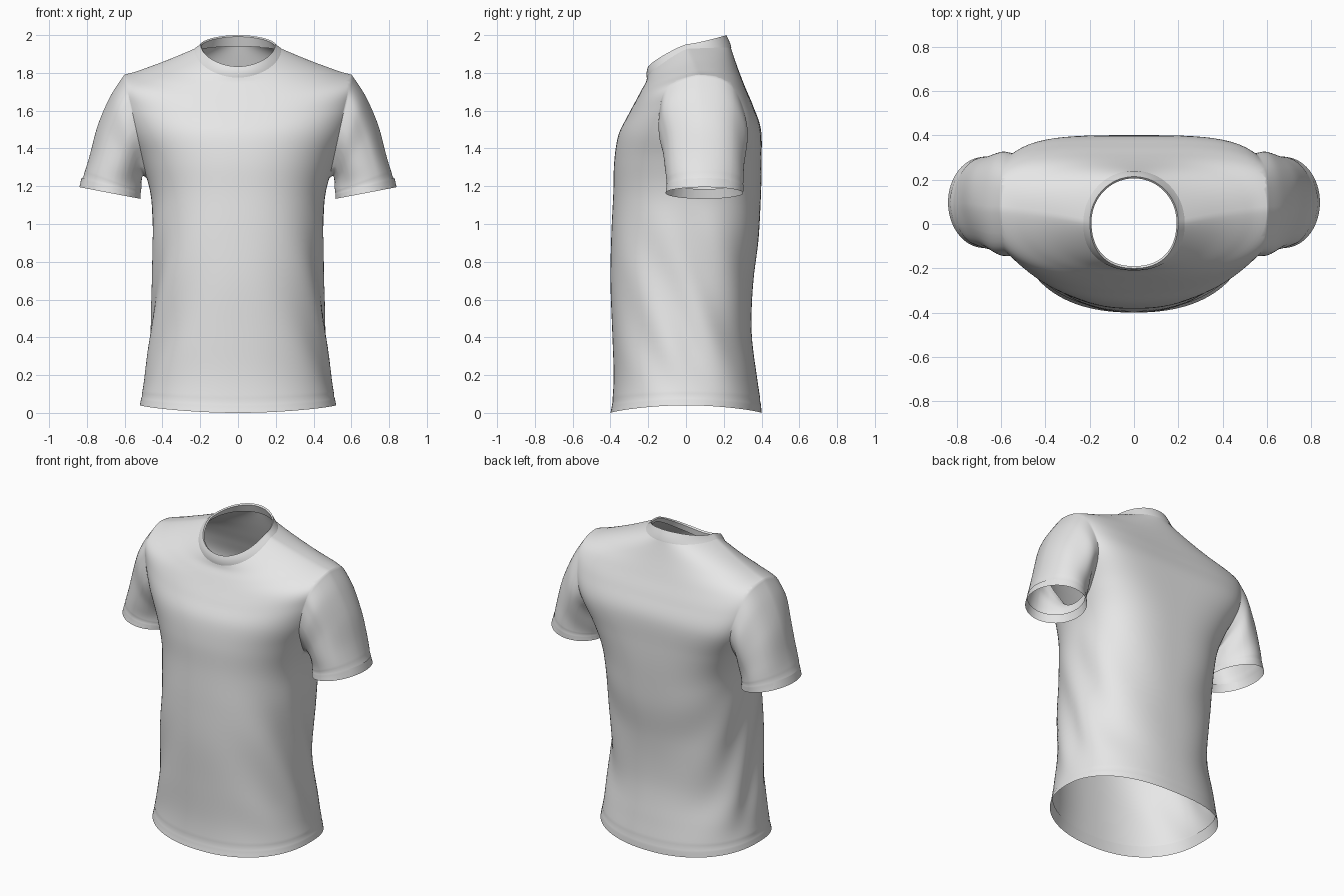
import bpy, bmesh
from math import sin, cos, pi, atan2, hypot, radians
from mathutils import Vector

SEGMENTS, STEPS = 112, 6

if "Cube" in bpy.data.objects:
    bpy.data.objects.remove(bpy.data.objects["Cube"], do_unlink=True)

fabric = bpy.data.materials.new("light_grey_fabric")
fabric.use_nodes = True
grey = (0.8, 0.8, 0.8, 1)
fabric.diffuse_color = grey
fabric.node_tree.nodes["Principled BSDF"].inputs["Base Color"].default_value = grey


def spline(keys):
    """Smoothly interpolate a list of equal-length tuples."""
    rows = []
    for i in range(len(keys) - 1):
        quad = [keys[max(i - 1, 0)], keys[i], keys[i + 1], keys[min(i + 2, len(keys) - 1)]]
        for step in range(STEPS):
            t = step / STEPS
            rows.append(tuple(
                b + t * (c - a) / 2 + t * t * (a - 2.5 * b + 2 * c - d / 2)
                + t ** 3 * (1.5 * (b - c) + (d - a) / 2)
                for a, b, c, d in zip(*quad)))
    return rows + [keys[-1]]


def fold(a, z):
    """Diagonal drape folds, strongest on the flanks and lower back."""
    fade = max(0, min(1, (1.1 - z) * 3)) * max(0, min(1, (z - 0.08) * 4))
    side = cos(a) ** 2 + 0.5 * max(0, sin(a)) ** 2
    return 1 + 0.018 * fade * side * sin((z + 0.9 * sin(a)) * 11)


def section(row, scale=1):
    """Closed cross-section with separate front, side and back heights."""
    zf, zs, zb, w, yf, yc, yb, power = row
    slope = 1.3 if zs > 1.4 else 2
    points = []
    for i in range(SEGMENTS):
        a = 2 * pi * i / SEGMENTS
        c, s = cos(a), sin(a)
        n, depth, z_end = (power, yb - yc, zb) if s > 0 else (2.3, yc - yf, zf)
        r = (abs(c) ** n + abs(s) ** n) ** (-1 / n) * scale
        z = zs + (z_end - zs) * abs(s) ** slope
        r *= fold(a, z)
        points.append(Vector((w * r * c, yc + depth * r * s, z)))
    return points


def bridge(bm, first, second):
    n = len(first)
    for i in range(n):
        j = (i + 1) % n
        bm.faces.new((first[i], first[j], second[j], second[i]))


def loft(bm, rings, start=None):
    last = start
    for ring in rings:
        verts = [bm.verts.new(p) for p in ring]
        if last:
            bridge(bm, last, verts)
        last = verts


def finish(bm, name):
    bmesh.ops.recalc_face_normals(bm, faces=bm.faces[:])
    mesh = bpy.data.meshes.new(name)
    bm.to_mesh(mesh)
    bm.free()
    mesh.materials.append(fabric)
    obj = bpy.data.objects.new(name, mesh)
    bpy.context.collection.objects.link(obj)
    bpy.ops.object.select_all(action="DESELECT")
    obj.select_set(True)
    bpy.context.view_layer.objects.active = obj
    bpy.ops.object.shade_smooth_by_angle(angle=radians(50))


# Torso: front z, side z, back z, half width, front y, widest y, back y, back squareness
torso = [
    (0, .04, 0, .52, -.4, 0, .4, 2.3),
    (.06, .09, .06, .51, -.39, 0, .395, 2.3),
    (.2, .2, .2, .49, -.383, 0, .375, 2.3),
    (.42, .42, .42, .465, -.39, 0, .345, 2.3),
    (.7, .7, .7, .448, -.4, 0, .36, 2.4),
    (.95, .95, .95, .452, -.395, .02, .385, 2.6),
    (1.16, 1.16, 1.16, .463, -.385, .04, .397, 2.8),
    (1.33, 1.33, 1.33, .515, -.38, .06, .4, 3.3),
    (1.47, 1.5, 1.5, .59, -.358, .07, .397, 4.2),
    (1.57, 1.66, 1.62, .64, -.31, .07, .357, 4),
    (1.65, 1.765, 1.72, .65, -.267, .07, .315, 3.2),
    (1.71, 1.81, 1.81, .53, -.235, .06, .28, 2.5),
    (1.75, 1.865, 1.88, .38, -.213, .04, .255, 2.2),
    (1.78, 1.93, 1.94, .225, -.205, .01, .235, 2),
]
bm = bmesh.new()
rings = [section(row, 0.995 if i == STEPS else 1) for i, row in enumerate(spline(torso))]
hem_fold = [Vector((p.x * .965, p.y * .965, p.z + .065)) for p in rings[0]]
loft(bm, [hem_fold] + rings)

# Sleeves: top x, top z, underside x, underside z, front y, back y
sleeve = [
    (.67, 1.685, .502, 1.255, -.145, .325),
    (.738, 1.53, .508, 1.23, -.12, .318),
    (.785, 1.37, .512, 1.2, -.108, .308),
    (.818, 1.26, .515, 1.165, -.105, .303),
    (.84, 1.195, .515, 1.133, -.108, .303),
]
for side in (1, -1):
    # Open the armhole along a slanted seam
    faces = [f for f in bm.faces
             if f.calc_center_median().x * side > .3 and f.calc_center_median().z > 1.17]
    parts = set(faces)
    for f in faces:
        parts.update(f.edges)
        parts.update(f.verts)
    cut = bmesh.ops.bisect_plane(bm, geom=list(parts), plane_co=(.485 * side, 0, 1.25),
                                 plane_no=(.53 * side, 0, -.115), clear_outer=True)
    loop = [v for v in cut["geom_cut"] if isinstance(v, bmesh.types.BMVert)]
    bmesh.ops.remove_doubles(bm, verts=loop, dist=.005)
    loop = [v for v in loop if v.is_valid]
    top = max(loop, key=lambda v: v.co.z).co
    low = min(loop, key=lambda v: v.co.z).co
    front, back = min(v.co.y for v in loop), max(v.co.y for v in loop)
    seam = (top.x * side, top.z, low.x * side, low.z, front, back)

    def polar(v):
        u = (v.co.y - (front + back) / 2) / ((back - front) / 2)
        h = (v.co.z - (top.z + low.z) / 2) / ((top.z - low.z) / 2)
        return atan2(h, u), hypot(u, h)

    loop.sort(key=lambda v: polar(v)[0])
    angles = [polar(v) for v in loop]

    def sleeve_ring(row, t, scale=1, lift=0):
        tx, tz, bx, bz, yf, yb = row
        ring = []
        for a, radius in angles:
            r = (1 + (radius - 1) * (1 - t)) * scale
            r *= 1 + .015 * sin(3 * a + 9 * t) * sin(pi * t)
            h = sin(a) * r / 2
            ring.append(Vector((side * ((tx + bx) / 2 + (tx - bx) * h),
                                (yf + yb) / 2 + (yb - yf) / 2 * cos(a) * r,
                                (tz + bz) / 2 + (tz - bz) * h + lift)))
        return ring

    rows = spline([seam] + sleeve)
    last = len(rows) - 1
    rings = [sleeve_ring(row, i / last, .99 if i == last - STEPS else 1)
             for i, row in enumerate(rows)][1:]
    # Turned-in cuff
    rings.append(sleeve_ring(rows[-1], 1, .93, .05))
    loft(bm, rings, loop)
finish(bm, "shirt_body_and_sleeves")

# Neckband, turned over at its top edge
neckband = [
    (1.775, 1.925, 1.935, .232, -.208, .01, .24, 2),
    (1.79, 1.935, 1.945, .222, -.21, .01, .238, 2),
    (1.815, 1.945, 1.975, .207, -.207, .01, .226, 2),
    (1.834, 1.953, 2, .199, -.2, .01, .214, 2),
    (1.826, 1.947, 1.992, .192, -.19, .01, .206, 2),
    (1.785, 1.92, 1.94, .208, -.195, .01, .224, 2),
]
bm = bmesh.new()
loft(bm, [section(row) for row in neckband])
finish(bm, "neckband")
